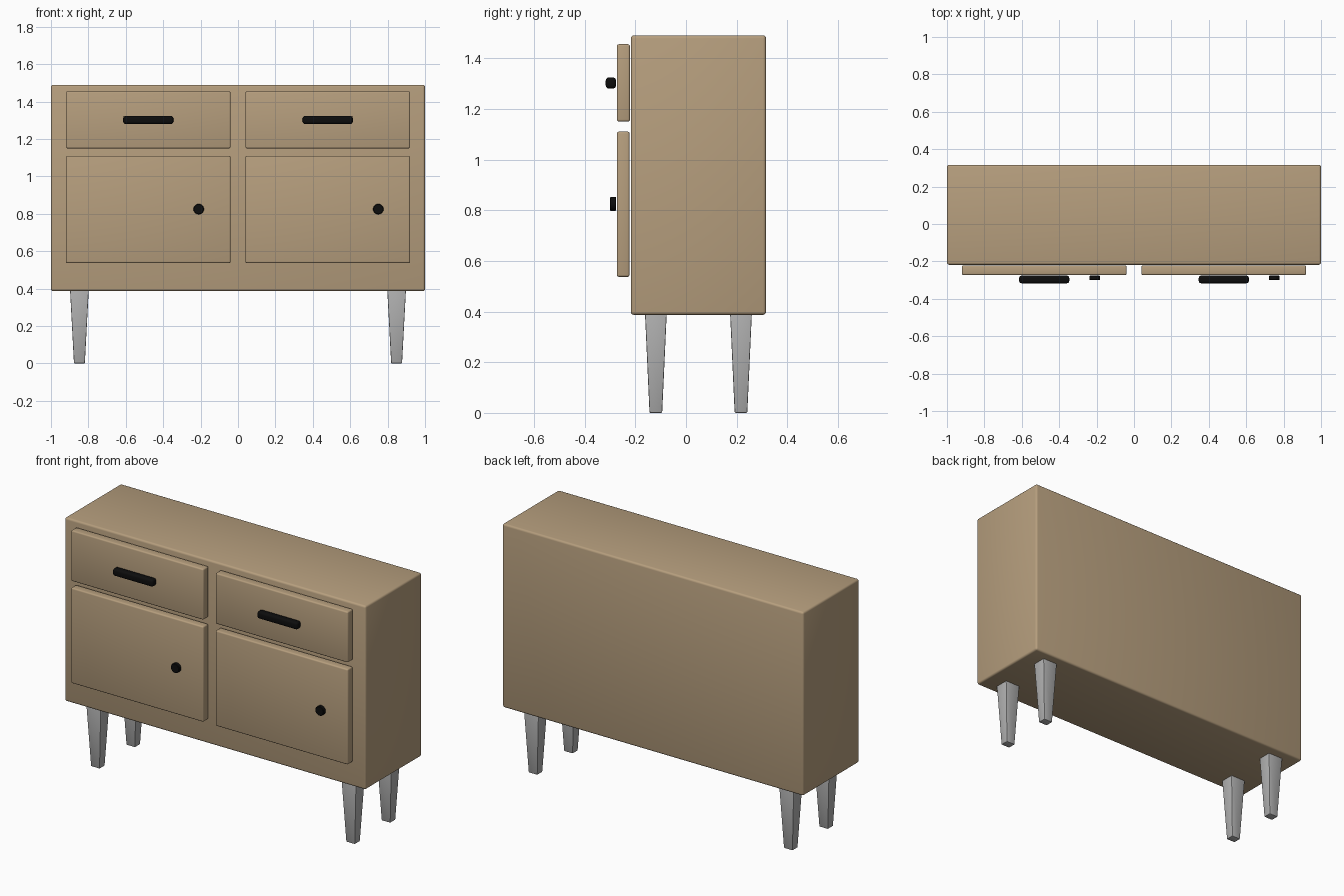
import bpy
import bmesh
import math
from mathutils import Matrix, Vector

cube = bpy.data.objects.get("Cube")
if cube:
    bpy.data.objects.remove(cube, do_unlink=True)


def make_material(name, rgb):
    mat = bpy.data.materials.new(name)
    mat.use_nodes = True
    mat.diffuse_color = (*rgb, 1)
    shader = next(n for n in mat.node_tree.nodes if n.type == "BSDF_PRINCIPLED")
    shader.inputs["Base Color"].default_value = (*rgb, 1)
    shader.inputs["Roughness"].default_value = 0.6
    return mat


wood = make_material("tan wood", (0.47, 0.345, 0.208))
metal = make_material("grey metal", (0.43, 0.43, 0.43))
black = make_material("black", (0.004, 0.004, 0.004))


def finish(name, bm, mat, bevel, segments):
    mesh = bpy.data.meshes.new(name)
    bm.to_mesh(mesh)
    bm.free()
    mesh.materials.append(mat)
    obj = bpy.data.objects.new(name, mesh)
    bpy.context.collection.objects.link(obj)
    mod = obj.modifiers.new("rounded edges", "BEVEL")
    mod.width = bevel
    mod.segments = segments
    mod.limit_method = "ANGLE"
    mod.angle_limit = math.radians(40)
    return obj


def box(name, low, high, mat, bevel, segments=3, foot=1.0):
    """Box between two corners; foot scales the bottom face for a taper."""
    low, high = Vector(low), Vector(high)
    size, middle = high - low, (low + high) / 2
    bm = bmesh.new()
    bmesh.ops.create_cube(bm, size=1)
    for v in bm.verts:
        k = foot if v.co.z < 0 else 1
        v.co = middle + Vector((v.co.x * size.x * k, v.co.y * size.y * k, v.co.z * size.z))
    return finish(name, bm, mat, bevel, segments)


def knob(name, x, z):
    bm = bmesh.new()
    place = Matrix.Translation((x, -0.288, z)) @ Matrix.Rotation(math.pi / 2, 4, "X")
    bmesh.ops.create_cone(bm, cap_ends=True, segments=20, radius1=0.028,
                          radius2=0.028, depth=0.024, matrix=place)
    return finish(name, bm, black, 0.003, 1)


# Cabinet body
box("cabinet_body", (-1, -0.218, 0.387), (1, 0.316, 1.49), wood, 0.012)

# Drawers and doors, one of each per side
for side, x in (("right", -0.48), ("left", 0.48)):
    box(side + "_drawer", (x - 0.44, -0.273, 1.15), (x + 0.44, -0.221, 1.455), wood, 0.008)
    box(side + "_door", (x - 0.44, -0.273, 0.537), (x + 0.44, -0.223, 1.11), wood, 0.008)
    box(side + "_drawer_handle", (x - 0.134, -0.317, 1.28), (x + 0.134, -0.276, 1.324),
        black, 0.013, 4)
    knob(side + "_door_knob", x + 0.27, 0.825)

# Tapered legs
for side, x in (("right", -0.848), ("left", 0.848)):
    for end, y in (("front", -0.119), ("back", 0.217)):
        box(f"{end}_{side}_leg", (x - 0.05, y - 0.043, 0), (x + 0.05, y + 0.043, 0.395),
            metal, 0.004, 2, foot=0.58)

# Smooth the rounded edges, keep the flats crisp
for obj in bpy.context.scene.objects:
    if obj.type == "MESH" and obj.modifiers.get("rounded edges"):
        bpy.ops.object.select_all(action="DESELECT")
        obj.select_set(True)
        bpy.context.view_layer.objects.active = obj
        bpy.ops.object.modifier_apply(modifier="rounded edges")
        bpy.ops.object.shade_smooth_by_angle(angle=math.radians(35))
